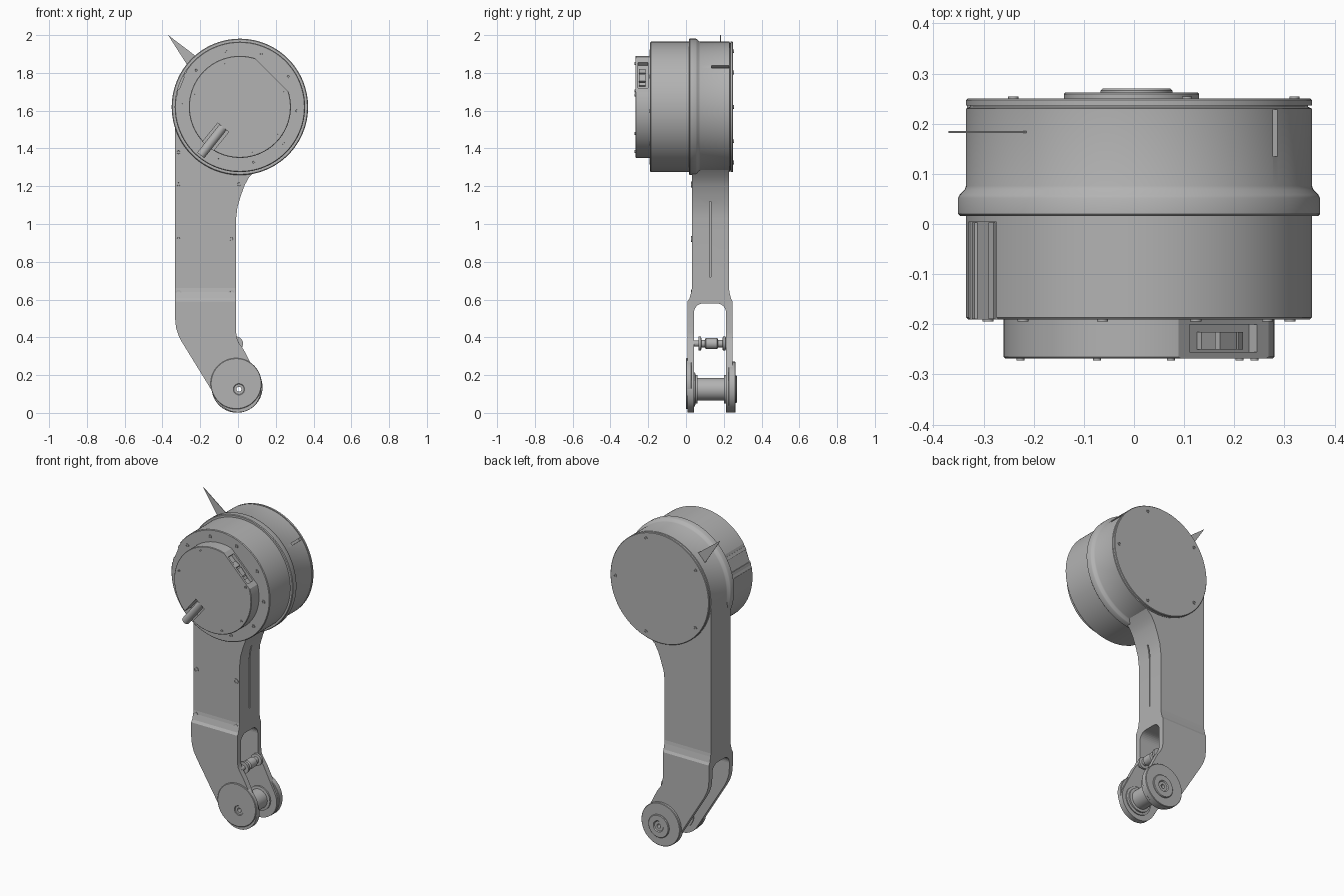
import bpy, bmesh, math
from mathutils import Matrix, Vector

old = bpy.data.objects.get("Cube")
if old:
    bpy.data.objects.remove(old, do_unlink=True)

grey = bpy.data.materials.new("machined grey")
grey.use_nodes = True
tone = (0.45, 0.45, 0.45, 1)
grey.diffuse_color = tone
grey.node_tree.nodes["Principled BSDF"].inputs["Base Color"].default_value = tone

MX, MZ, MR = 0.01, 1.62, 0.345      # motor axis and radius
PX, PZ = 0.005, 0.125               # ankle pin axis


def finish(name, bm, helper=False):
    bmesh.ops.recalc_face_normals(bm, faces=bm.faces)
    mesh = bpy.data.meshes.new(name)
    bm.to_mesh(mesh)
    bm.free()
    mesh.materials.append(grey)
    ob = bpy.data.objects.new(name, mesh)
    bpy.context.collection.objects.link(ob)
    if helper:
        ob.hide_render = True
        ob.hide_set(True)
    return ob


def lathe(name, x, z, profile, helper=False, n=72):
    """Turn (radius, y) pairs around an axis along y."""
    bm = bmesh.new()
    vs = [bm.verts.new((r, y, 0)) for r, y in profile]
    es = [bm.edges.new(p) for p in zip(vs, vs[1:])]
    bmesh.ops.spin(bm, geom=vs + es, cent=(0, 0, 0), axis=(0, 1, 0),
                   angle=math.tau, steps=n, use_duplicate=False)
    bmesh.ops.remove_doubles(bm, verts=bm.verts, dist=1e-5)
    bmesh.ops.translate(bm, verts=bm.verts, vec=(x, 0, z))
    return finish(name, bm, helper)


def disc(name, x, z, r, y0, y1, helper=False, c=0.003, n=72):
    return lathe(name, x, z, [(0, y0), (r - c, y0), (r, y0 + c), (r, y1 - c),
                              (r - c, y1), (0, y1)], helper, n)


def prism(name, pts, lo, hi, axis="y", helper=False):
    """Extrude an outline: (x, z) along y, or (y, z) along x."""
    bm = bmesh.new()
    put = (lambda p: (p[0], lo, p[1])) if axis == "y" else (lambda p: (lo, p[0], p[1]))
    face = bm.faces.new([bm.verts.new(put(p)) for p in pts])
    new = bmesh.ops.extrude_face_region(bm, geom=[face])["geom"]
    step = (0, hi - lo, 0) if axis == "y" else (hi - lo, 0, 0)
    bmesh.ops.translate(bm, vec=step, verts=[v for v in new if isinstance(v, bmesh.types.BMVert)])
    return finish(name, bm, helper)


def radial_box(name, x, z, deg, r0, r1, width, y0, y1, helper=False):
    """Box reaching outward from an axis along y."""
    bm = bmesh.new()
    bmesh.ops.create_cube(bm, size=1)
    bmesh.ops.scale(bm, vec=(r1 - r0, y1 - y0, width), verts=bm.verts)
    bmesh.ops.translate(bm, vec=((r0 + r1) / 2, (y0 + y1) / 2, 0), verts=bm.verts)
    turn = Matrix.Rotation(-math.radians(deg), 4, "Y")
    bmesh.ops.transform(bm, matrix=Matrix.Translation((x, 0, z)) @ turn, verts=bm.verts)
    return finish(name, bm, helper)


def cut(ob, *cutters):
    for c in cutters:
        m = ob.modifiers.new("cut", "BOOLEAN")
        m.operation, m.solver, m.object = "DIFFERENCE", "EXACT", c


def arc(cx, cz, r, a0, a1, n):
    return [(cx + r * math.cos(math.radians(a0 + (a1 - a0) * i / n)),
             cz + r * math.sin(math.radians(a0 + (a1 - a0) * i / n))) for i in range(n + 1)]


def screw(name, x, z, r, y, out):
    """Socket screw on a face at y, facing out (-1 front, 1 back)."""
    top = y + 0.004 * out
    lathe(name, x, z, [(0, y - 0.005 * out), (r, y - 0.005 * out), (r, top),
                       (r * 0.55, top), (r * 0.5, y), (0, y)], n=16)


# Motor housing with rear flange
housing = lathe("motor_housing", MX, MZ, [
    (0, -0.19), (MR - 0.004, -0.19), (MR, -0.186), (MR, 0.016), (0.357, 0.016),
    (0.361, 0.020), (0.361, 0.052), (0.358, 0.058), (0.348, 0.068), (MR, 0.076),
    (MR, 0.230), (MR - 0.006, 0.233), (0, 0.233)], n=128)
cut(housing,
    radial_box("rail_cutter", MX, MZ, 158, 0.333, 0.4, 0.15, -0.25, 0.004, True),
    radial_box("notch_cutter", MX, MZ, 38, 0.325, 0.4, 0.014, 0.135, 0.228, True))
for side in (-1, 1):
    radial_box("side_rail", MX, MZ, 158 + side * 8, 0.32, 0.341, 0.02, -0.189, 0.003)
lathe("rear_cover", MX, MZ, [(0, 0.23), (MR - 0.008, 0.23), (MR - 0.008, 0.236), (MR, 0.236),
                             (MR, 0.247), (MR - 0.003, 0.25), (0, 0.25)], n=128)
for i in range(10):
    a = math.radians(36 * i - 4)
    screw("housing_screw", MX + 0.302 * math.cos(a), MZ + 0.302 * math.sin(a), 0.011, -0.19, -1)
for i in range(5):
    a = math.radians(72 * i)
    screw("cover_screw", MX + 0.31 * math.cos(a), MZ + 0.31 * math.sin(a), 0.01, 0.25, 1)

# Front cap with a flat for the connectors and a notch for the cable
cap = disc("front_cap", MX, MZ, 0.27, -0.268, -0.185, n=96)
cut(cap,
    radial_box("flat_cutter", MX, MZ, 45, 0.238, 0.4, 0.5, -0.3, -0.19, True),
    radial_box("socket_cutter", MX, MZ, 45, 0.215, 0.4, 0.19, -0.255, -0.2, True),
    radial_box("cable_cutter", MX, MZ, 231, 0.14, 0.4, 0.075, -0.3, -0.2, True))
for offset, width in ((-4, 0.05), (9, 0.035), (-14, 0.02)):
    radial_box("connector", MX, MZ, 45 + offset, 0.19, 0.236, width, -0.25, -0.215)
for deg in (20, 110, 165, 285, 325):
    a = math.radians(deg)
    screw("cap_screw", MX + 0.245 * math.cos(a), MZ + 0.245 * math.sin(a), 0.008, -0.268, -1)

# Cable plug lying in the notch
bm = bmesh.new()
bmesh.ops.create_cone(bm, cap_ends=True, segments=24, radius1=0.024, radius2=0.024, depth=0.2)
axis = Vector((-0.115, 0, -0.145)).normalized()
bmesh.ops.transform(bm, verts=bm.verts, matrix=Matrix.Translation((-0.135, -0.24, 1.442))
                    @ axis.to_track_quat("Z", "Y").to_matrix().to_4x4())
finish("cable_plug", bm)

# Thin pointer on the rim
prism("pointer", [(-0.37, 2.0), (-0.205, 1.875), (-0.255, 1.82)], 0.181, 0.185)

# Arm: side outline, flared toward the fork
outline = ([(-0.333, 1.62), (-0.333, 0.5), (-0.328, 0.45), (-0.315, 0.41), (-0.297, 0.375)]
           + arc(0, 0.125, 0.122, 215, 390, 28)
           + [(0.03, 0.335), (0.005, 0.37), (-0.006, 0.395), (-0.01, 0.425), (-0.01, 1.03),
              (-0.003, 1.09), (0.015, 1.15), (0.035, 1.205), (0.06, 1.25), (0.11, 1.3),
              (0.15, 1.5)])
arm = prism("arm", outline, 0.008, 0.246)
slot = ([(0.042, -0.1), (0.212, -0.1)] + arc(0.162, 0.53, 0.05, 0, 90, 8)
        + arc(0.092, 0.53, 0.05, 90, 180, 8))
bore = disc("bore_cutter", PX, PZ, 0.013, -0.1, 0.4, True, n=24)
cut(arm,
    prism("front_waist_cutter", [(-0.1, 0.59), (0.008, 0.59), (0.018, 0.605), (0.028, 0.64),
                                 (0.031, 0.66), (0.031, 2), (-0.1, 2)], -1, 1, "x", True),
    prism("back_waist_cutter", [(0.4, 0.59), (0.246, 0.59), (0.238, 0.605), (0.23, 0.64),
                                (0.227, 0.66), (0.227, 2), (0.4, 2)], -1, 1, "x", True),
    prism("fork_cutter", slot, -1, 1, "x", True),
    prism("seam_cutter", [(0.125, 0.72), (0.133, 0.72), (0.133, 1.12), (0.125, 1.12)],
          -0.03, 0.2, "x", True),
    bore)
for x, z in ((-0.315, 1.38), (-0.315, 1.21), (0.005, 1.21), (-0.315, 0.92),
             (-0.035, 0.92), (-0.315, 0.635), (-0.035, 0.635)):
    screw("arm_screw", x, z, 0.016, 0.031, -1)

# Ankle joint: outer discs, boss and the two cross pins
front_disc = disc("front_ankle_disc", -0.01, 0.155, 0.135, 0, 0.03)
cut(front_disc, bore, disc("counterbore_cutter", PX, PZ, 0.03, -0.05, 0.006, True, n=32))
back_disc = disc("back_ankle_disc", -0.005, 0.136, 0.135, 0.225, 0.262)
boss = lathe("back_boss", PX, PZ, [(0, 0.25), (0.072, 0.25), (0.072, 0.266), (0.068, 0.27),
                                   (0.035, 0.27), (0.03, 0.264), (0, 0.264)])
pin = lathe("ankle_pin", PX, PZ, [
    (0, 0.03), (0.09, 0.03), (0.09, 0.048), (0.076, 0.05), (0.076, 0.06), (0.06, 0.062),
    (0.06, 0.2), (0.076, 0.202), (0.076, 0.212), (0.09, 0.214), (0.09, 0.23), (0, 0.23)])
for part in (back_disc, boss, pin):
    cut(part, bore)
lathe("stop_pin", -0.01, 0.367, [
    (0, 0.03), (0.016, 0.03), (0.016, 0.065), (0.037, 0.065), (0.037, 0.08), (0.02, 0.082),
    (0.02, 0.1), (0.03, 0.105), (0.03, 0.165), (0.02, 0.17), (0.02, 0.193), (0.037, 0.195),
    (0.037, 0.21), (0.016, 0.212), (0.016, 0.23), (0, 0.23)], n=32)

# Smooth round walls, keep edges sharp
bpy.ops.object.select_all(action="DESELECT")
for ob in bpy.context.collection.objects:
    if ob.type == "MESH" and not ob.hide_render:
        ob.select_set(True)
        bpy.context.view_layer.objects.active = ob
bpy.ops.object.shade_smooth_by_angle(angle=math.radians(30))
